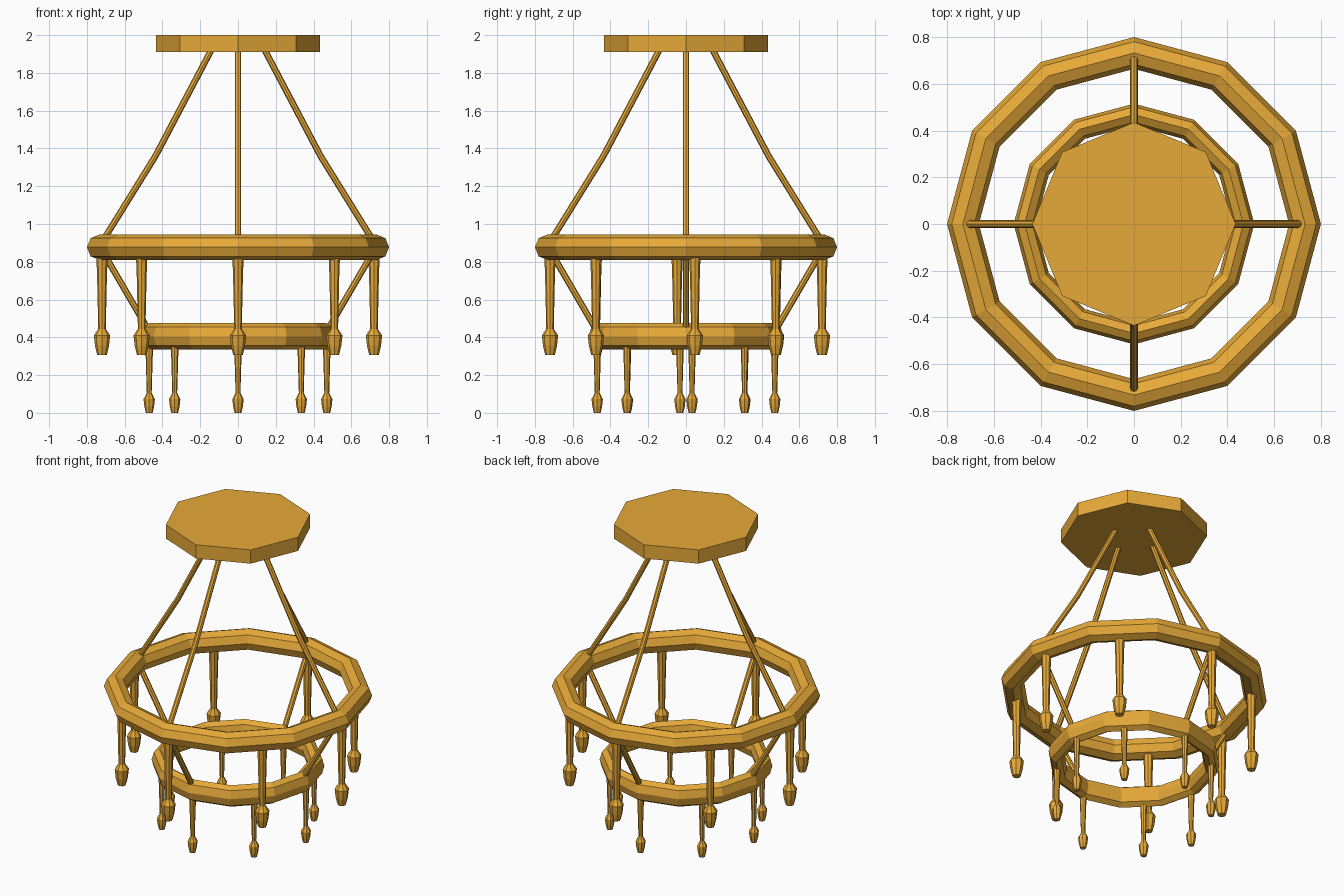
import bpy, bmesh
from math import cos, sin, pi
from mathutils import Vector

if "Cube" in bpy.data.objects:
    bpy.data.objects.remove(bpy.data.objects["Cube"])

gold = bpy.data.materials.new("gold")
gold.diffuse_color = (0.8, 0.4, 0.04, 1)
gold.use_nodes = True
gold.node_tree.nodes["Principled BSDF"].inputs["Base Color"].default_value = gold.diffuse_color


def finish(name, bm):
    bmesh.ops.recalc_face_normals(bm, faces=bm.faces)
    mesh = bpy.data.meshes.new(name)
    bm.to_mesh(mesh)
    bm.free()
    mesh.materials.append(gold)
    obj = bpy.data.objects.new(name, mesh)
    bpy.context.collection.objects.link(obj)
    return obj


def bridge(bm, a, b):
    n = len(a)
    for i in range(n):
        bm.faces.new((a[i], a[(i + 1) % n], b[(i + 1) % n], b[i]))


def lathe(name, profile, sides, x=0, y=0):
    """Solid of revolution from (radius, z) points, with flat caps."""
    bm = bmesh.new()
    loops = [[bm.verts.new((x + r * cos(2 * pi * i / sides),
                            y + r * sin(2 * pi * i / sides), z))
              for i in range(sides)] for r, z in profile]
    for a, b in zip(loops, loops[1:]):
        bridge(bm, a, b)
    bm.faces.new(loops[0])
    bm.faces.new(loops[-1])
    return finish(name, bm)


def ring(name, radius, z, half_w, half_h, sides=12, section=8):
    """Twelve-sided hoop with a low-poly rounded section."""
    bm = bmesh.new()
    loops = []
    for i in range(sides):
        a = 2 * pi * i / sides
        loop = []
        for j in range(section):
            t = 2 * pi * j / section
            r = radius + half_w * cos(t)
            loop.append(bm.verts.new((r * cos(a), r * sin(a), z + half_h * sin(t))))
        loops.append(loop)
    for i in range(sides):
        bridge(bm, loops[i], loops[(i + 1) % sides])
    return finish(name, bm)


def rod(name, path, angle, radius=0.017, sides=8):
    """Round bar following (distance from axis, z) points in a radial plane."""
    bm = bmesh.new()
    out = Vector((cos(angle), sin(angle), 0))
    side = Vector((-sin(angle), cos(angle), 0))
    pts = [out * r + Vector((0, 0, z)) for r, z in path]
    loops = []
    for i, p in enumerate(pts):
        d = (pts[min(i + 1, len(pts) - 1)] - pts[max(i - 1, 0)]).normalized()
        up = d.cross(side)
        loops.append([bm.verts.new(p + radius * (side * cos(2 * pi * k / sides)
                                                 + up * sin(2 * pi * k / sides)))
                      for k in range(sides)])
    for a, b in zip(loops, loops[1:]):
        bridge(bm, a, b)
    bm.faces.new(loops[0])
    bm.faces.new(loops[-1])
    return finish(name, bm)


# Ceiling plate
lathe("ceiling_plate", [(0.435, 1.91), (0.435, 2.0)], 8)

# Two hoops
ring("upper_ring", 0.732, 0.877, 0.068, 0.068)
ring("lower_ring", 0.468, 0.405, 0.047, 0.07)

# Suspension rods on the four axes
for i in range(4):
    rod(f"upper_rod_{i}", [(0.142, 1.92), (0.437, 1.36), (0.71, 0.92)], i * pi / 2)
    rod(f"lower_rod_{i}", [(0.72, 0.86), (0.475, 0.44)], i * pi / 2)

# Hanging drops: half of each set, repeated by a half turn
upper_drop = [(0.025, 0.307), (0.037, 0.355), (0.043, 0.41), (0.02, 0.445),
              (0.026, 0.72), (0.03, 0.83)]
lower_drop = [(0.018, 0.0), (0.026, 0.035), (0.03, 0.073), (0.013, 0.105),
              (0.018, 0.28), (0.021, 0.36)]
upper_spots = [(0, -0.72), (0.51, -0.477), (0.72, 0.047), (0.51, 0.475)]
lower_spots = [(0, -0.47), (0.335, -0.312), (0.47, 0.032), (0.335, 0.31)]
for label, profile, spots in (("upper_drop", upper_drop, upper_spots),
                              ("lower_drop", lower_drop, lower_spots)):
    for i, (x, y) in enumerate(spots):
        for s in (1, -1):
            lathe(f"{label}_{i}_{'a' if s > 0 else 'b'}", profile, 8, s * x, s * y)
